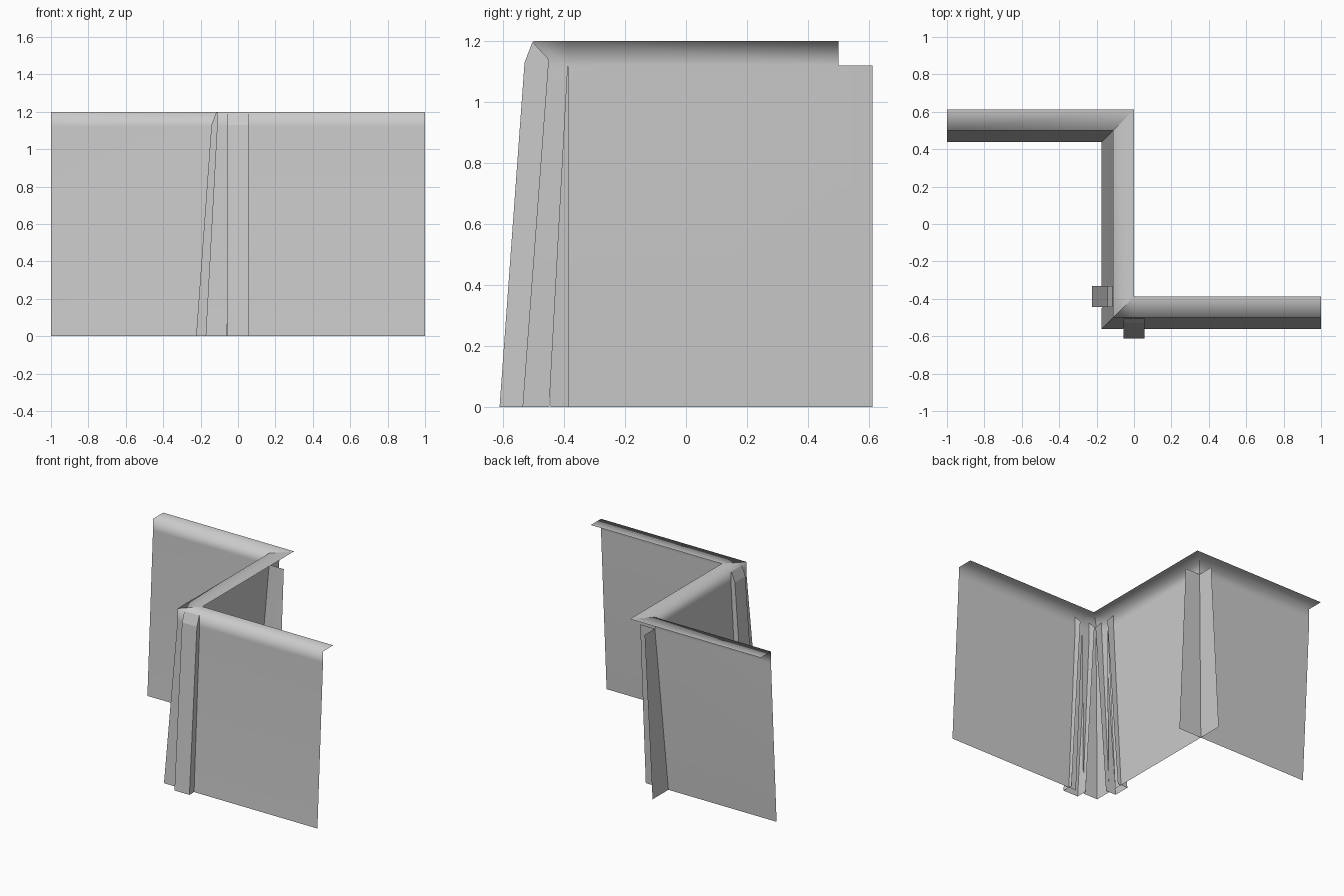
import bpy
import bmesh

cube = bpy.data.objects.get("Cube")
if cube:
    bpy.data.objects.remove(cube, do_unlink=True)

THICK = 0.112   # depth of the flat coping
LENGTH = 1.0    # length of one straight wall
FRONT = -0.5    # face line of the front wall
# Wall section as (depth, height): battered face, short upright, flat coping
SECTION = [(-0.061, 0), (0, 1.12), (0, 1.2), (THICK, 1.2)]

grey = bpy.data.materials.new("plain_grey")
grey.use_nodes = True
grey.diffuse_color = (0.6, 0.6, 0.6, 1)
bsdf = grey.node_tree.nodes["Principled BSDF"]
bsdf.inputs["Base Color"].default_value = grey.diffuse_color
bsdf.inputs["Roughness"].default_value = 0.8


def turn(p):
    """Reflect a point of the front wall onto the middle wall."""
    return (p[1] - FRONT - THICK, p[0] + FRONT + THICK, p[2])


def add_faces(bm, faces, turned=False):
    """Add polygons that share corners; a turned copy keeps its facing."""
    new = []
    for face in faces:
        pts = [turn(p) for p in reversed(face)] if turned else face
        new.append(bm.faces.new([bm.verts.new(p) for p in pts]))
    verts = list({v for f in new for v in f.verts})
    bmesh.ops.remove_doubles(bm, verts=verts, dist=0.0001)


def finish(name, bm, smooth):
    mesh = bpy.data.meshes.new(name)
    bm.to_mesh(mesh)
    bm.free()
    mesh.materials.append(grey)
    for poly in mesh.polygons:
        poly.use_smooth = smooth
    obj = bpy.data.objects.new(name, mesh)
    bpy.context.collection.objects.link(obj)
    return obj


def strips(start, end):
    """Quads between two section lines."""
    return [[start[i], end[i], end[i + 1], start[i + 1]]
            for i in range(len(start) - 1)]


def wall(name, x0, face_y, mitred=False, turned=False):
    """Straight wall; a mitred end leaves its lower sheet running through."""
    x1 = x0 + LENGTH
    start = [(x0, face_y + d, z) for d, z in SECTION]
    end = [(x1 - (THICK - max(d, 0) if mitred else 0), face_y + d, z)
           for d, z in SECTION]
    faces = strips(start, end)
    if mitred:
        run = [(x1, y, z) for _, y, z in end[:2]]
        faces += strips(end[:2], run)
    bm = bmesh.new()
    add_faces(bm, faces, turned)
    finish(name, bm, True)


wall("front_wall", 0, FRONT)
wall("middle_wall", 0, FRONT, mitred=True, turned=True)
wall("back_wall", -LENGTH, -FRONT, mitred=True)

# Outer corner: two mirrored halves meeting on the mitre
bm = bmesh.new()
inner = [(d - THICK, FRONT + d, z) for d, z in SECTION]
outer = [(min(d, 0), FRONT + d, z) for d, z in SECTION]
corner = strips(inner, outer)
corner[-1] = [inner[2], outer[2], outer[3]]
add_faces(bm, corner)
add_faces(bm, corner, turned=True)
finish("outer_corner", bm, True)


# Open-backed pilasters covering the joints beside the corner
def pilaster(name, turned):
    half = 0.057
    side = [(-0.612, 0), (-0.53, 1.13), (-0.504, 1.198),
            (-0.45, 1.14), (-0.535, 0)]
    left = [(-half, y, z) for y, z in side]
    right = [(half, y, z) for y, z in side]
    bm = bmesh.new()
    add_faces(bm, strips(left[:3], right[:3]) + [left[::-1], right], turned)
    finish(name, bm, False)


pilaster("front_pilaster", False)
pilaster("side_pilaster", True)
